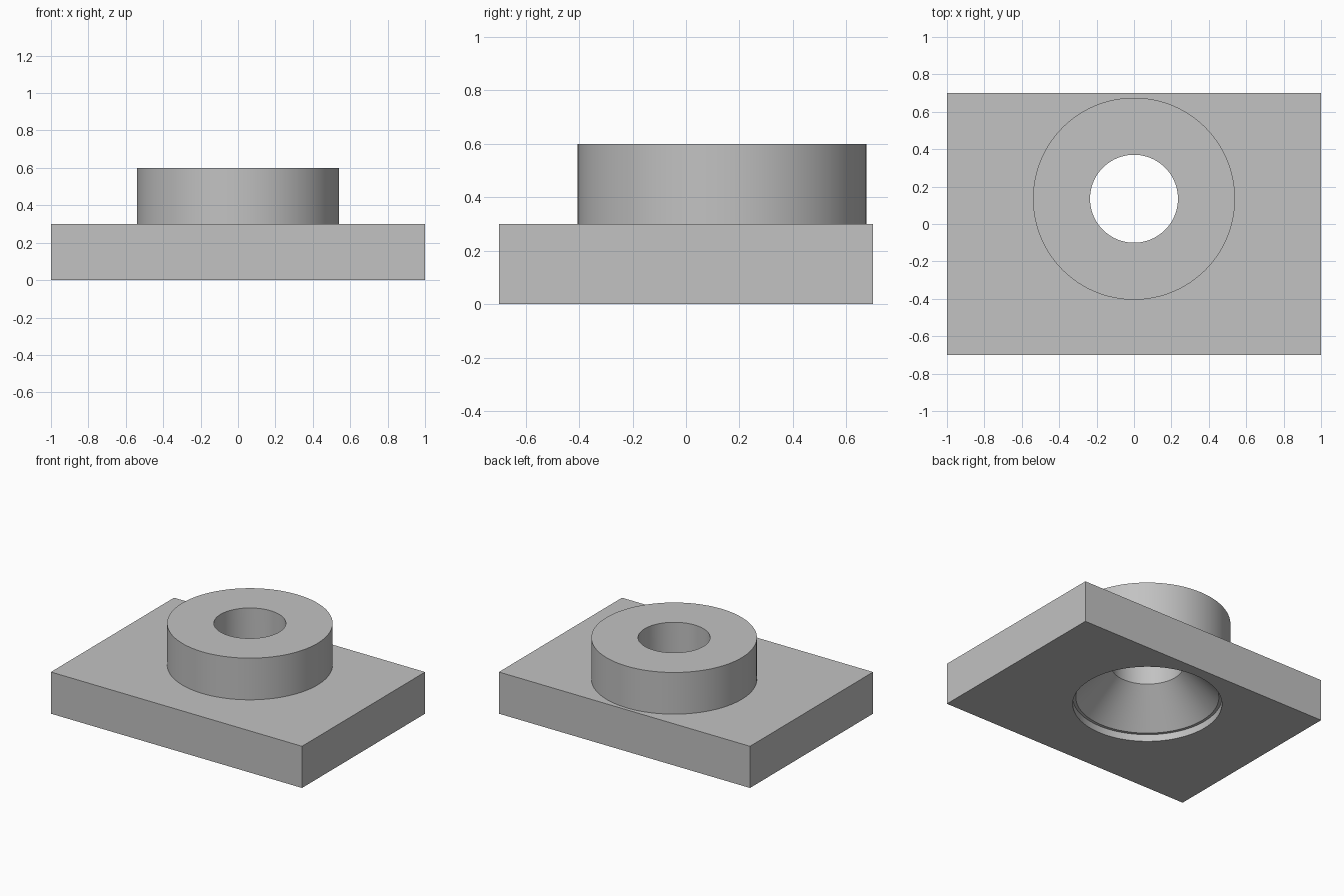
import bpy
import bmesh
import math

SEGMENTS = 128
CENTRE_Y = 0.135

old = bpy.data.objects.get("Cube")
if old:
    bpy.data.objects.remove(old, do_unlink=True)

grey = bpy.data.materials.new("plain_grey")
grey.use_nodes = True
colour = (0.54, 0.54, 0.54, 1)
grey.diffuse_color = colour
grey.node_tree.nodes["Principled BSDF"].inputs["Base Color"].default_value = colour


def add_object(name, bm):
    bmesh.ops.recalc_face_normals(bm, faces=bm.faces)
    mesh = bpy.data.meshes.new(name)
    bm.to_mesh(mesh)
    bm.free()
    mesh.materials.append(grey)
    obj = bpy.data.objects.new(name, mesh)
    bpy.context.collection.objects.link(obj)
    return obj


def revolve(name, profile):
    """Solid of revolution from (radius, z) pairs, ends on the axis."""
    bm = bmesh.new()
    verts = [bm.verts.new((r, 0, z)) for r, z in profile]
    edges = [bm.edges.new(pair) for pair in zip(verts, verts[1:])]
    bmesh.ops.spin(bm, geom=verts + edges, cent=(0, 0, 0), axis=(0, 0, 1),
                   angle=math.tau, steps=SEGMENTS, use_merge=True)
    bmesh.ops.remove_doubles(bm, verts=bm.verts, dist=0.0001)
    bmesh.ops.translate(bm, verts=bm.verts, vec=(0, CENTRE_Y, 0))
    return add_object(name, bm)


def combine(target, tool, operation):
    """Apply a boolean and discard the helper."""
    mod = target.modifiers.new(operation.lower(), 'BOOLEAN')
    mod.operation = operation
    mod.solver = 'EXACT'
    mod.object = tool
    bpy.context.view_layer.objects.active = target
    bpy.ops.object.modifier_apply(modifier=mod.name)
    bpy.data.objects.remove(tool, do_unlink=True)


# Rectangular base plate
bm = bmesh.new()
bmesh.ops.create_cube(bm, size=1)
bmesh.ops.scale(bm, verts=bm.verts, vec=(2, 1.4, 0.3))
bmesh.ops.translate(bm, verts=bm.verts, vec=(0, 0, 0.15))
block = add_object("flanged_base", bm)

# Round boss rising from the plate
boss = revolve("boss", [(0, 0.15), (0.54, 0.15), (0.54, 0.6), (0, 0.6)])
combine(block, boss, 'UNION')

# Bore with a shallow recess and a conical countersink underneath
bore = revolve("bore_cutter", [(0, -0.1), (0.485, -0.1), (0.485, 0.05), (0.465, 0.05),
                               (0.235, 0.285), (0.235, 0.7), (0, 0.7)])
combine(block, bore, 'DIFFERENCE')

# Smooth round walls, crisp edges
bpy.ops.object.select_all(action='DESELECT')
block.select_set(True)
bpy.context.view_layer.objects.active = block
bpy.ops.object.shade_smooth_by_angle(angle=math.radians(30))
